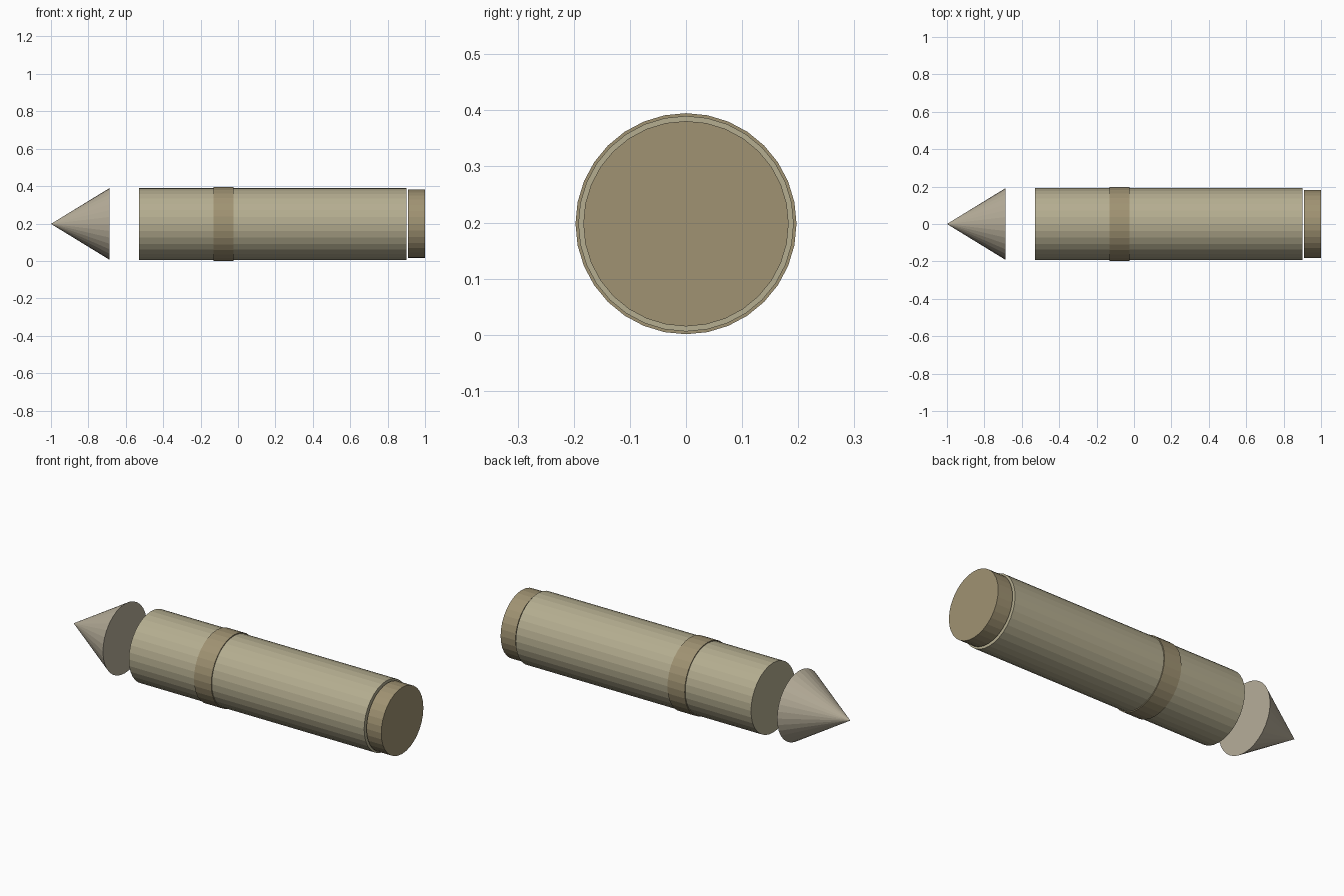
import bpy
import math

if "Cube" in bpy.data.objects:
    bpy.data.objects.remove(bpy.data.objects["Cube"])

SIDES = 32
AXIS_Z = 0.198


def material(name, color):
    mat = bpy.data.materials.new(name)
    mat.diffuse_color = (*color, 1.0)
    mat.use_nodes = True
    mat.node_tree.nodes["Principled BSDF"].inputs["Base Color"].default_value = mat.diffuse_color
    return mat


def round_part(name, x0, x1, r0, r1, mat):
    """Closed flat-shaded round solid along x, radius r0 at x0 and r1 at x1."""
    bpy.ops.mesh.primitive_cone_add(
        vertices=SIDES, radius1=r0, radius2=r1, depth=x1 - x0,
        location=((x0 + x1) / 2, 0, AXIS_Z), rotation=(0, math.pi / 2, 0))
    obj = bpy.context.object
    obj.name = name
    obj.data.name = name
    obj.data.materials.append(mat)
    return obj


casing_tan = material("casing_tan", (0.46, 0.42, 0.28))
band_brown = material("band_brown", (0.35, 0.29, 0.17))
tip_beige = material("tip_beige", (0.47, 0.42, 0.32))

# Detached pointed nose
round_part("nose_cone", -1.0, -0.688, 0.0, 0.191, tip_beige)
# Long casing with a raised band around it
round_part("casing", -0.53, 0.902, 0.192, 0.192, casing_tan)
round_part("band", -0.13, -0.025, 0.197, 0.197, band_brown)
# Separate, slightly narrower end cap
round_part("end_cap", 0.91, 1.0, 0.183, 0.183, band_brown)
